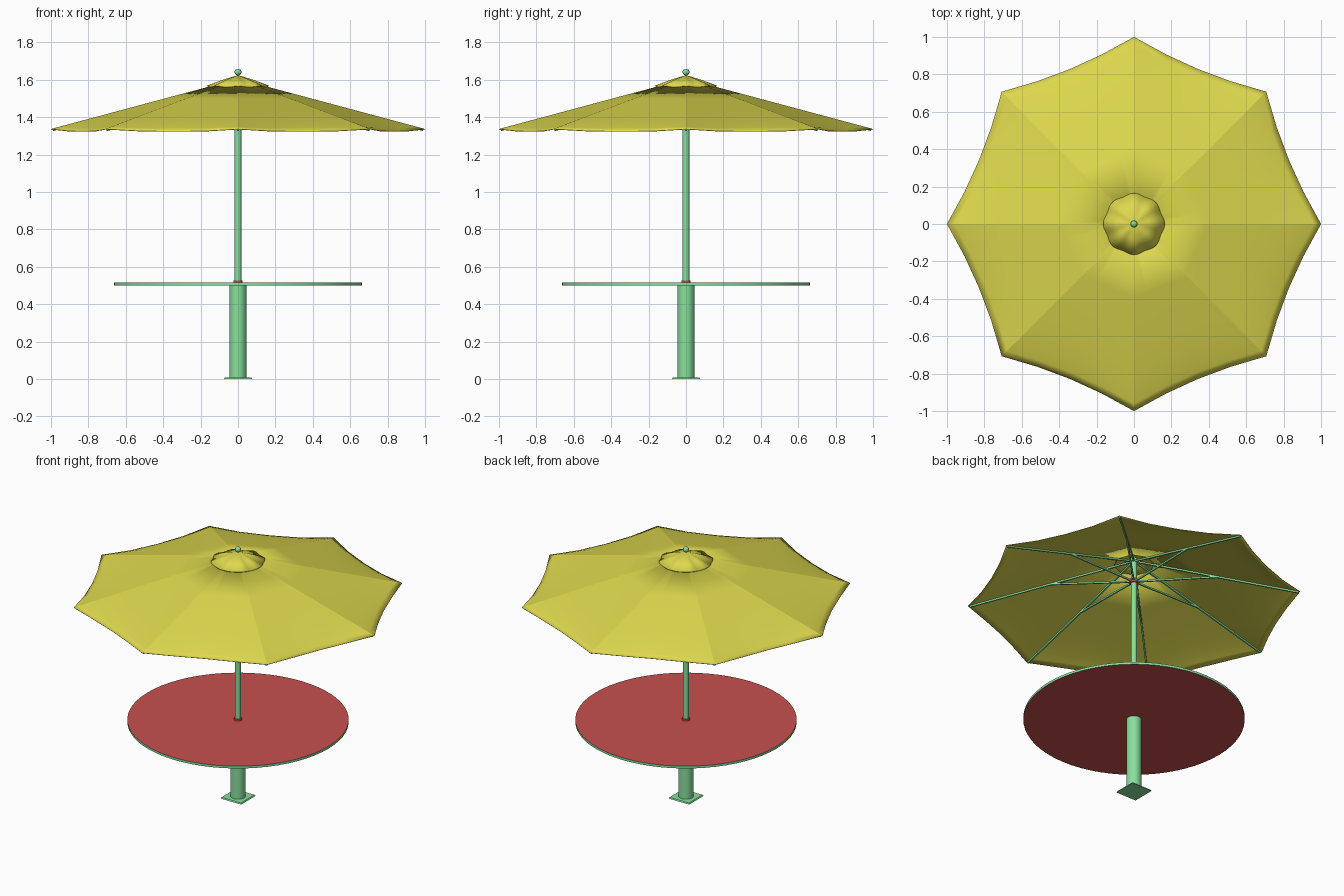
import bpy, bmesh, math
from mathutils import Vector

if "Cube" in bpy.data.objects:
    bpy.data.objects.remove(bpy.data.objects["Cube"])


def material(name, rgb):
    m = bpy.data.materials.new(name)
    m.diffuse_color = (*rgb, 1)
    m.use_nodes = True
    m.node_tree.nodes["Principled BSDF"].inputs["Base Color"].default_value = m.diffuse_color
    return m


YELLOW = material("yellow_fabric", (0.73, 0.69, 0.075))
RED = material("red_top", (0.58, 0.08, 0.08))
GREEN = material("green_metal", (0.25, 0.74, 0.34))


def finish(name, bm, mats, angle=30):
    """Turn a bmesh into a named object, smooth except at sharp edges."""
    me = bpy.data.meshes.new(name)
    bmesh.ops.remove_doubles(bm, verts=bm.verts, dist=1e-5)
    bmesh.ops.recalc_face_normals(bm, faces=bm.faces)
    bm.to_mesh(me)
    bm.free()
    for m in mats:
        me.materials.append(m)
    ob = bpy.data.objects.new(name, me)
    bpy.context.collection.objects.link(ob)
    bpy.ops.object.select_all(action='DESELECT')
    ob.select_set(True)
    bpy.context.view_layer.objects.active = ob
    bpy.ops.object.shade_smooth_by_angle(angle=math.radians(angle))
    return ob


def lathe(name, profile, mats, n=32, rim_rule=False):
    """Revolve (radius, height) points round the z axis."""
    bm = bmesh.new()
    rings = [[bm.verts.new((r * math.cos(2 * math.pi * i / n),
                            r * math.sin(2 * math.pi * i / n), z))
              for i in range(n)] for r, z in profile]
    for a, b in zip(rings, rings[1:]):
        for i in range(n):
            bm.faces.new((a[i], a[(i + 1) % n], b[(i + 1) % n], b[i]))
    bm.faces.new(rings[0][::-1])
    bm.faces.new(rings[-1])
    if rim_rule:  # faces turned sideways take the second colour
        for f in bm.faces:
            f.normal_update()
            f.material_index = int(abs(f.normal.z) < 0.5)
    return finish(name, bm, mats)


def bar(bm, p, q, w):
    """Square bar between two points."""
    p, q = Vector(p), Vector(q)
    d = (q - p).normalized()
    side = d.cross(Vector((0, 0, 1))).normalized() * w / 2
    up = side.cross(d).normalized() * w / 2
    ends = [[bm.verts.new(c + s * side + u * up)
             for s, u in ((-1, -1), (1, -1), (1, 1), (-1, 1))] for c in (p, q)]
    a, b = ends
    for i in range(4):
        j = (i + 1) % 4
        bm.faces.new((a[i], a[j], b[j], b[i]))
    bm.faces.new(a[::-1])
    bm.faces.new(b)


def polar(r, a, z):
    return Vector((r * math.cos(a), r * math.sin(a), z))


# Base plate: thin square with sloped sides
bm = bmesh.new()
bmesh.ops.create_cube(bm, size=1)
for v in bm.verts:
    k = 0.15 if v.co.z < 0 else 0.142
    v.co = (v.co.x * k, v.co.y * k, 0.008 if v.co.z > 0 else 0)
finish("base_plate", bm, [GREEN])

# Stand, table and pole
lathe("table_post", [(0.045, 0.004), (0.045, 0.502)], [GREEN])
lathe("table_top", [(0.664, 0.5), (0.664, 0.515)], [RED, GREEN], 64, True)
lathe("pole_collar", [(0.024, 0.513), (0.024, 0.527)], [RED])
lathe("pole", [(0.018, 0.51), (0.018, 1.615)], [GREEN], 24)
lathe("strut_hub", [(0.026, 1.442), (0.026, 1.468)], [RED], 24)

# Ball on the very top
bm = bmesh.new()
bmesh.ops.create_uvsphere(bm, u_segments=20, v_segments=12, radius=0.018)
bmesh.ops.translate(bm, verts=bm.verts, vec=(0, 0, 1.641))
finish("finial_ball", bm, [GREEN], 60)

# Canopy: eight panels sagging inward and drooping between the ribs
APEX, DROP, STEPS = 1.605, 0.268, 4
ROWS = [0.125, 0.4, 0.65, 0.8, 0.9, 0.96, 1.0]
bm = bmesh.new()
for k in range(8):
    a, b = (polar(1, (k + i) * math.pi / 4, 0) for i in (0, 1))
    grid = []
    for s in ROWS:
        row = []
        for i in range(STEPS + 1):
            t = i / STEPS
            w = 4 * t * (1 - t)
            sag = 1 - 0.03 * w * s
            p = a.lerp(b, t) * s * sag
            p.z = APEX - DROP * s * sag - 0.020 * w ** 0.7 * s ** 10
            row.append(bm.verts.new(p))
        grid.append(row)
    for r0, r1 in zip(grid, grid[1:]):
        for i in range(STEPS):
            bm.faces.new((r0[i], r1[i], r1[i + 1], r0[i + 1]))
canopy = finish("canopy", bm, [YELLOW], 11)
mod = canopy.modifiers.new("cloth_thickness", 'SOLIDIFY')
mod.thickness = 0.003

# Vent cap with a scalloped edge
bm = bmesh.new()
N = 48
angles = [2 * math.pi * i / N for i in range(N)]
tip = bm.verts.new((0, 0, 1.625))
mid = [bm.verts.new(polar(0.08 + 0.002 * math.cos(8 * a), a, 1.598 + 0.002 * math.cos(8 * a)))
       for a in angles]
rim = [bm.verts.new(polar(0.16 + 0.005 * math.cos(8 * a), a, 1.566 + 0.003 * math.cos(8 * a)))
       for a in angles]
for i in range(N):
    j = (i + 1) % N
    bm.faces.new((tip, mid[i], mid[j]))
    bm.faces.new((mid[i], rim[i], rim[j], mid[j]))
cap = finish("vent_cap", bm, [YELLOW], 40)
mod = cap.modifiers.new("cloth_thickness", 'SOLIDIFY')
mod.thickness = 0.005

# Ribs under the seams, and struts from the hub to mid rib
ribs, struts = bmesh.new(), bmesh.new()
for k in range(8):
    a = k * math.pi / 4
    under = lambda r: polar(r, a, APEX - DROP * r - 0.009)
    bar(ribs, under(0.015), under(0.99), 0.010)
    bar(struts, polar(0.02, a, 1.455), under(0.5), 0.010)
finish("canopy_ribs", ribs, [GREEN])
finish("canopy_struts", struts, [GREEN])
